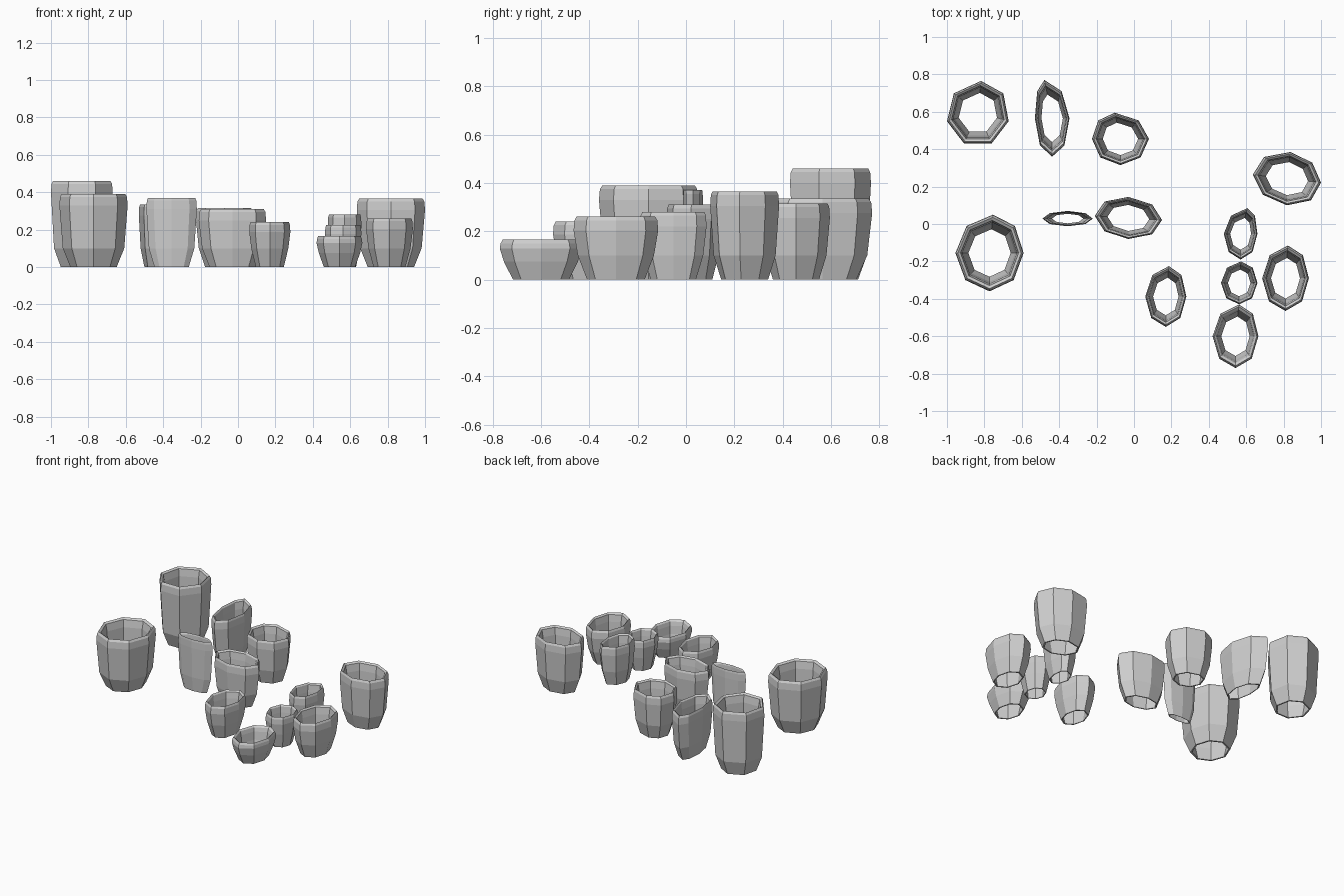
import bpy, bmesh, math

if "Cube" in bpy.data.objects:
    bpy.data.objects.remove(bpy.data.objects["Cube"])

grey = bpy.data.materials.new("stone grey")
grey.diffuse_color = (0.62, 0.62, 0.62, 1)
grey.use_nodes = True
grey.node_tree.nodes["Principled BSDF"].inputs["Base Color"].default_value = grey.diffuse_color


def outline(x0, x1, y0, y1, sides, tip, slope):
    """Faceted oval fitted to its bounds; tip leans the back corner, slope shears y."""
    pts = []
    for k in range(sides):
        a = math.radians(90) + 2 * math.pi * k / sides
        c, s = math.cos(a), math.sin(a)
        pts.append((c + tip * max(0, s) ** 3, s + slope * c))
    lo = [min(p[i] for p in pts) for i in (0, 1)]
    hi = [max(p[i] for p in pts) for i in (0, 1)]
    return [(x0 + (x1 - x0) * (p[0] - lo[0]) / (hi[0] - lo[0]),
             y0 + (y1 - y0) * (p[1] - lo[1]) / (hi[1] - lo[1])) for p in pts]


def pot(name, x0, x1, y0, y1, h, sides=8, tip=0.0, slope=0.0):
    pts = outline(x0, x1, y0, y1, sides, tip, slope)
    cx, cy = (x0 + x1) / 2, (y0 + y1) / 2
    knee, lip = min(0.1, 0.45 * h), h - min(0.06, 0.22 * h)
    # outer wall up, rounded lip, inner wall down to the open base
    profile = [(0.68, 0), (0.90, knee), (1.0, lip), (0.98, h - 0.015),
               (0.93, h), (0.85, h - 0.01), (0.80, lip), (0.75, knee), (0.62, 0)]
    bm = bmesh.new()
    rings = [[bm.verts.new((cx + (x - cx) * r, cy + (y - cy) * r, z))
              for x, y in pts] for r, z in profile]
    for i, ring in enumerate(rings):
        above = rings[(i + 1) % len(rings)]
        for k in range(sides):
            n = (k + 1) % sides
            bm.faces.new((ring[k], ring[n], above[n], above[k]))
    bmesh.ops.recalc_face_normals(bm, faces=bm.faces)
    mesh = bpy.data.meshes.new(name)
    bm.to_mesh(mesh)
    bm.free()
    mesh.materials.append(grey)
    bpy.context.collection.objects.link(bpy.data.objects.new(name, mesh))


# Left and back group
pot("tall_back_pot", -1.0, -0.67, 0.43, 0.765, 0.46, sides=7, tip=0.1)
pot("narrow_back_pot", -0.53, -0.345, 0.36, 0.77, 0.335, tip=-0.45)
pot("round_back_pot", -0.225, 0.08, 0.315, 0.595, 0.315, tip=-0.2)
pot("wide_left_pot", -0.955, -0.59, -0.36, 0.05, 0.39, tip=0.1)

# Middle group
pot("flat_middle_pot", -0.49, -0.22, -0.012, 0.07, 0.37)
pot("oval_middle_pot", -0.21, 0.15, -0.08, 0.145, 0.31, slope=-0.1)
pot("small_front_pot", 0.06, 0.28, -0.55, -0.225, 0.24, tip=0.15)

# Right group
pot("wide_right_pot", 0.635, 1.0, 0.10, 0.385, 0.365, tip=0.1, slope=-0.15)
pot("small_inner_pot", 0.48, 0.66, -0.19, 0.085, 0.28, tip=0.4)
pot("tiny_pot", 0.465, 0.66, -0.43, -0.20, 0.225, tip=0.1)
pot("outer_right_pot", 0.685, 0.935, -0.465, -0.115, 0.26, tip=0.1)
pot("low_front_pot", 0.42, 0.665, -0.77, -0.43, 0.165, tip=0.15)
